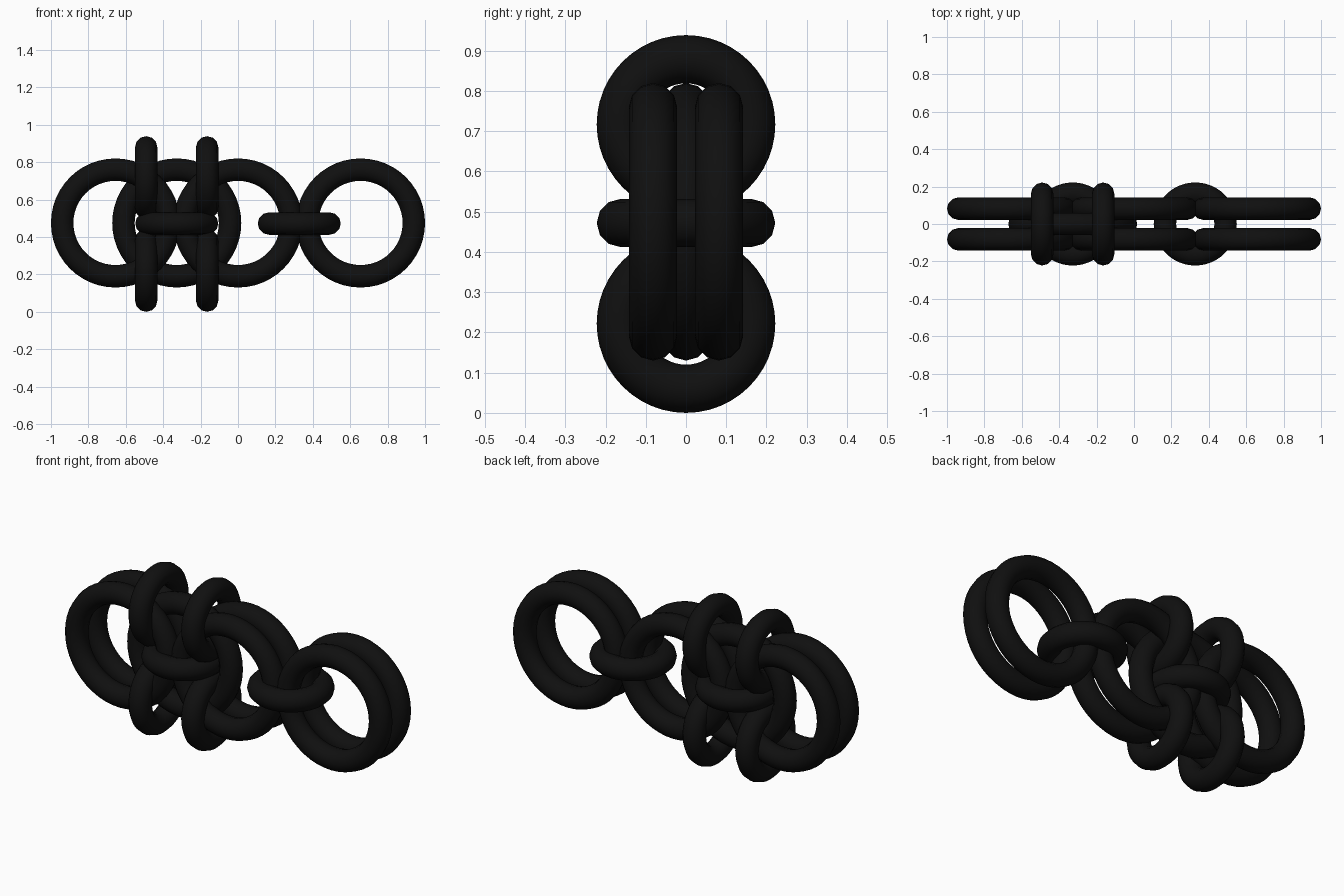
import bpy
from math import pi

if "Cube" in bpy.data.objects:
    bpy.data.objects.remove(bpy.data.objects["Cube"])

TUBE = 0.06
BIG, SMALL = 0.285, 0.162
MID_Z = 0.47
STEP = 0.655

black = bpy.data.materials.new("black_metal")
black.diffuse_color = (0.005, 0.005, 0.005, 1)
black.use_nodes = True
black.node_tree.nodes["Principled BSDF"].inputs["Base Color"].default_value = black.diffuse_color


def ring(name, loc, major, rot=(0, 0, 0)):
    bpy.ops.mesh.primitive_torus_add(
        location=loc, rotation=rot, major_radius=major, minor_radius=TUBE,
        major_segments=48, minor_segments=12)
    ob = bpy.context.object
    ob.name = name
    ob.data.materials.append(black)
    bpy.ops.object.shade_smooth()
    return ob


# Large upright rings in front/back pairs
for x in (-STEP, 0, STEP):
    for y in (-0.082, 0.082):
        ring("large_ring", (x, y, 0.475), BIG, (pi / 2, 0, 0))

# Single large ring sandwiched between the left pairs
ring("middle_ring", (-STEP / 2, 0, 0.475), BIG, (pi / 2, 0, 0))

# Flat connector rings joining neighbouring pairs
for x in (-STEP / 2, STEP / 2):
    ring("flat_connector", (x, 0, 0.472), SMALL)

# Upright connector rings above and below the woven section
for x in (-0.491, -0.165):
    for z in (0.222, 0.717):
        ring("upright_connector", (x, 0, z), SMALL, (0, pi / 2, 0))
